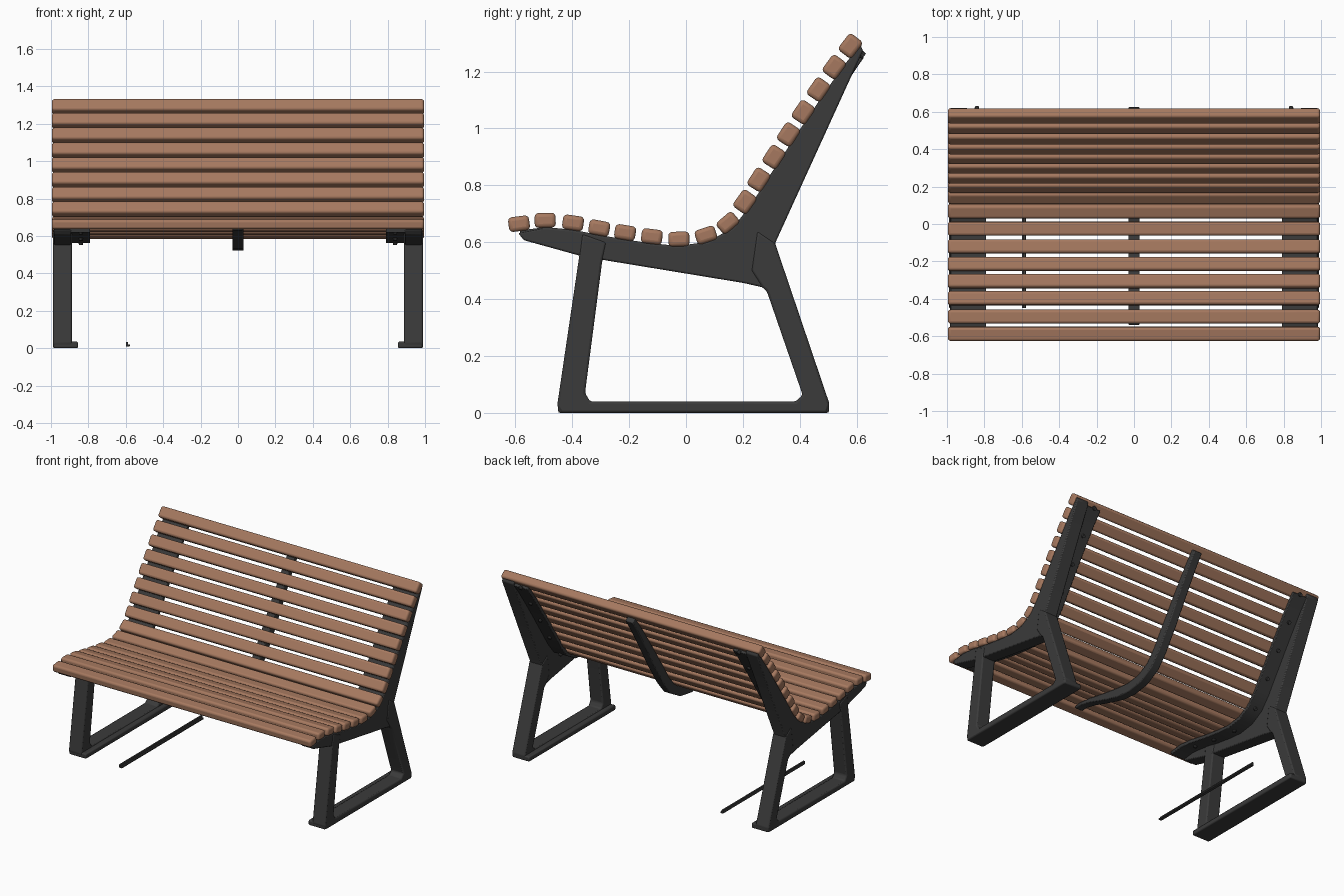
import bpy, bmesh, math
from mathutils import Vector, Matrix

if "Cube" in bpy.data.objects:
    bpy.data.objects.remove(bpy.data.objects["Cube"])


def material(name, rgb):
    m = bpy.data.materials.new(name)
    m.diffuse_color = (*rgb, 1)
    m.use_nodes = True
    m.node_tree.nodes["Principled BSDF"].inputs["Base Color"].default_value = m.diffuse_color
    return m


WOOD = material("warm wood", (0.38, 0.19, 0.115))
IRON = material("dark iron", (0.043, 0.043, 0.043))


def finish(name, bm, mat, bevel, segments=2):
    bmesh.ops.recalc_face_normals(bm, faces=bm.faces)
    me = bpy.data.meshes.new(name)
    bm.to_mesh(me)
    bm.free()
    me.materials.append(mat)
    ob = bpy.data.objects.new(name, me)
    bpy.context.collection.objects.link(ob)
    if bevel:
        mod = ob.modifiers.new("rounding", "BEVEL")
        mod.width, mod.segments = bevel, segments
        mod.limit_method = 'ANGLE'
        mod.angle_limit = math.radians(30)
    bpy.context.view_layer.objects.active = ob
    ob.select_set(True)
    bpy.ops.object.shade_smooth_by_angle(angle=math.radians(35))
    ob.select_set(False)
    return ob


def prism(name, pts, x0, x1, mat, bevel=0.006, segments=2):
    """Side profile (y, z) extruded from x0 to x1."""
    bm = bmesh.new()
    face = bm.faces.new([bm.verts.new((x0, y, z)) for y, z in pts])
    ext = bmesh.ops.extrude_face_region(bm, geom=[face])
    moved = [v for v in ext["geom"] if isinstance(v, bmesh.types.BMVert)]
    bmesh.ops.translate(bm, verts=moved, vec=(x1 - x0, 0, 0))
    return finish(name, bm, mat, bevel, segments)


# Slat centres along the side curve, front edge to top of the back
CENTRES = [Vector(p) for p in (
    (-0.587, 0.665), (-0.495, 0.677), (-0.397, 0.668), (-0.305, 0.650),
    (-0.214, 0.634), (-0.120, 0.620), (-0.025, 0.611), (0.070, 0.625),
    (0.147, 0.668), (0.207, 0.742), (0.256, 0.820), (0.309, 0.900),
    (0.360, 0.979), (0.412, 1.057), (0.466, 1.137), (0.521, 1.216),
    (0.578, 1.290))]
LAST = len(CENTRES) - 1


def tangent(i):
    return (CENTRES[min(i + 1, LAST)] - CENTRES[max(i - 1, 0)]).normalized()


def below(i, d):
    """Point under/behind slat i at distance d."""
    t = tangent(i)
    return CENTRES[i] + Vector((t.y, -t.x)) * d


# Wooden slats
for i, c in enumerate(CENTRES):
    t = tangent(i)
    n = Vector((t.y, -t.x))
    w, h = 0.037, (0.026 if i < 9 else 0.030)
    prism(f"slat_{i + 1}", [c + t * a * w + n * b * h
                            for a, b in ((-1, -1), (1, -1), (1, 1), (-1, 1))],
          -0.995, 0.995, WOOD, 0.014, 3)

top_end = CENTRES[LAST] + tangent(LAST) * 0.015
under = [below(i, 0.026) for i in range(1, LAST + 1)]

# Side frames
beam = ([(-0.590, 0.632)] + [tuple(p) for p in under] +
        [(0.612, 1.298), (0.622, 1.272), (0.575, 1.17), (0.315, 0.600), (0.290, 0.44),
         (0.267, 0.442), (0.20, 0.457), (-0.275, 0.535), (-0.375, 0.553),
         (-0.57, 0.607)])
legs = [(-0.365, 0.63), (-0.375, 0.553), (-0.453, 0.025), (-0.44, 0.0),
        (0.495, 0.0), (0.505, 0.03), (0.313, 0.597), (0.25, 0.64),
        (0.23, 0.50), (0.267, 0.442), (0.284, 0.428), (0.41, 0.063),
        (0.386, 0.04), (-0.337, 0.04), (-0.355, 0.07), (-0.295, 0.53), (-0.28, 0.60)]
foot = [(-0.45, 0.0), (0.503, 0.0), (0.503, 0.035), (-0.45, 0.035)]
flange = ([tuple(below(i, 0.024)) for i in range(LAST + 1)] +
          [tuple(below(i, 0.048)) for i in range(LAST, -1, -1)])

for s, side in ((1, "right"), (-1, "left")):
    prism(f"{side}_beam", beam, s * 0.892, s * 0.984, IRON)
    prism(f"{side}_leg_loop", legs, s * 0.888, s * 0.988, IRON, 0.008)
    prism(f"{side}_foot_plate", foot, s * 0.855, s * 0.986, IRON, 0.008)
    prism(f"{side}_slat_flange", flange, s * 0.79, s * 0.982, IRON, 0.004)
    # Bolt heads under the flange
    bm = bmesh.new()
    for i in range(2, LAST + 1, 2):
        p, t = below(i, 0.05), tangent(i)
        rot = Vector((0, t.y, -t.x)).to_track_quat('Z', 'Y').to_matrix().to_4x4()
        bmesh.ops.create_cone(bm, cap_ends=True, segments=10, radius1=0.014,
                              radius2=0.011, depth=0.02,
                              matrix=Matrix.Translation((s * 0.84, p.x, p.y)) @ rot)
    finish(f"{side}_bolts", bm, IRON, 0)

# Centre support rib, tapering to both ends
depth = lambda i: 0.045 + 0.045 * min(1, (i - 1) / 4, (LAST + 3 - i) / 8)
rib = ([(-0.54, 0.645)] + [tuple(p) for p in under] +
       [tuple(below(i, depth(i))) for i in range(LAST, 0, -1)] + [(-0.54, 0.63)])
prism("centre_rib", rib, -0.03, 0.03, IRON)

# Loose thin rod near the ground
prism("ground_rod", [(-0.45, 0.01), (0.45, 0.01), (0.45, 0.034), (-0.45, 0.034)],
      -0.600, -0.588, IRON, 0.002)
prism("ground_rod_lip", [(-0.45, 0.01), (0.45, 0.01), (0.45, 0.02), (-0.45, 0.02)],
      -0.592, -0.578, IRON, 0.002)
